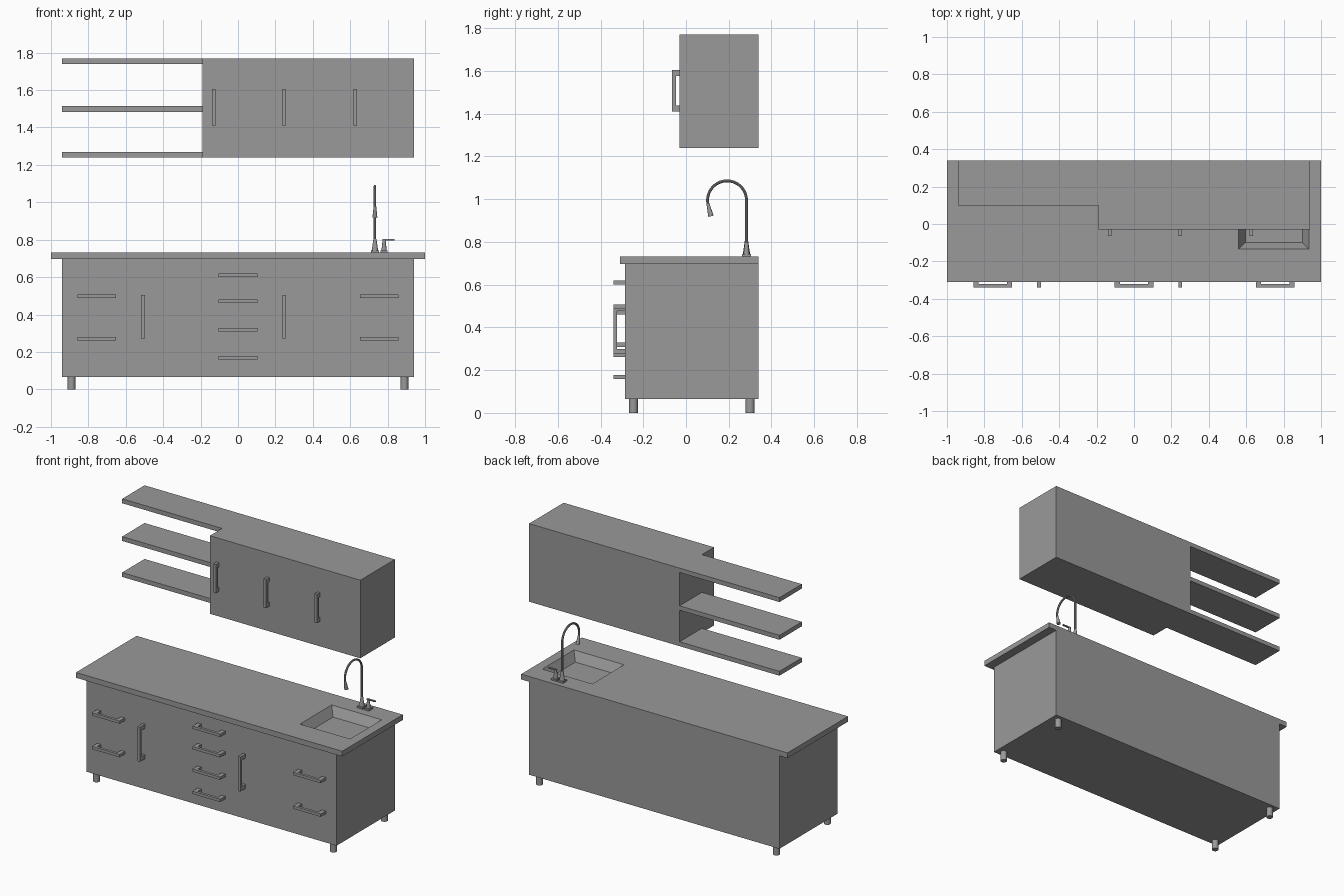
import bpy, bmesh
from math import pi, sin, cos
from mathutils import Vector, Matrix

cube = bpy.data.objects.get("Cube")
if cube:
    bpy.data.objects.remove(cube, do_unlink=True)

grey = bpy.data.materials.new("plain grey")
grey.use_nodes = True
TONE = (0.32, 0.32, 0.32, 1)
grey.diffuse_color = TONE
grey.node_tree.nodes["Principled BSDF"].inputs["Base Color"].default_value = TONE


def finish(name, bm, smooth=False):
    bmesh.ops.recalc_face_normals(bm, faces=bm.faces)
    mesh = bpy.data.meshes.new(name)
    bm.to_mesh(mesh)
    bm.free()
    mesh.materials.append(grey)
    obj = bpy.data.objects.new(name, mesh)
    bpy.context.collection.objects.link(obj)
    if smooth:
        activate(obj)
        bpy.ops.object.shade_smooth_by_angle()
    return obj


def activate(obj):
    bpy.ops.object.select_all(action='DESELECT')
    obj.select_set(True)
    bpy.context.view_layer.objects.active = obj


def box(name, x, y, z):
    bm = bmesh.new()
    bmesh.ops.create_cube(bm, size=1)
    for v in bm.verts:
        v.co = [(lo + hi) / 2 + c * (hi - lo) for c, (lo, hi) in zip(v.co, (x, y, z))]
    return finish(name, bm)


def cone(name, start, end, r1, r2, sides=20):
    start, end = Vector(start), Vector(end)
    axis = end - start
    turn = axis.to_track_quat('Z', 'Y').to_matrix().to_4x4()
    bm = bmesh.new()
    bmesh.ops.create_cone(bm, cap_ends=True, segments=sides, radius1=r1, radius2=r2,
                          depth=axis.length,
                          matrix=Matrix.Translation((start + end) / 2) @ turn)
    return finish(name, bm, smooth=True)


def handle(name, x, z, length, face_y, reach, vertical=False):
    """U-shaped bar pull: a profile extruded to its width."""
    h, post, bar, width = length / 2, 0.028, 0.018, 0.019
    profile = [(-h, 0), (-h, reach), (h, reach), (h, 0), (h - post, 0),
               (h - post, reach - bar), (post - h, reach - bar), (post - h, 0)]
    bm = bmesh.new()
    face = bm.faces.new([bm.verts.new((a, -d, -width / 2)) for a, d in profile])
    ext = bmesh.ops.extrude_face_region(bm, geom=[face])
    new = [g for g in ext["geom"] if isinstance(g, bmesh.types.BMVert)]
    bmesh.ops.translate(bm, verts=new, vec=(0, 0, width))
    if vertical:
        bm.transform(Matrix.Rotation(pi / 2, 4, 'Y'))
    bm.transform(Matrix.Translation((x, face_y, z)))
    return finish(name, bm)


# Base cabinet and worktop
BACK, TOP = 0.34, 0.732
base = box("base_cabinet", (-0.94, 0.94), (-0.285, BACK), (0.065, 0.696))
worktop = box("worktop", (-1, 1), (-0.31, BACK), (0.696, TOP))

# Sink basin: tapered recess cut through worktop and cabinet
bm = bmesh.new()
bmesh.ops.create_cube(bm, size=1)
for v in bm.verts:
    upper = v.co.z > 0
    inset = -0.035 if upper else 0.035
    v.co.x = 0.748 + 2 * v.co.x * (0.188 - inset)
    v.co.y = 0.035 + 2 * v.co.y * (0.17 - inset)
    v.co.z = TOP + (0.06 if upper else -0.06)
cutter = finish("sink_cutter", bm)
cutter.hide_render = True
for part in (base, worktop):
    mod = part.modifiers.new("sink", 'BOOLEAN')
    mod.operation = 'DIFFERENCE'
    mod.solver = 'EXACT'
    mod.object = cutter
    activate(part)
    bpy.ops.object.modifier_apply(modifier=mod.name)
bpy.data.objects.remove(cutter, do_unlink=True)

# Feet
for x in (-0.89, 0.89):
    for y in (-0.246, 0.3):
        cone("foot", (x, y, 0), (x, y, 0.065), 0.021, 0.021)

# Wall cabinet and open shelves
box("wall_cabinet", (-0.19, 0.94), (-0.03, BACK), (1.24, 1.77))
for z in (1.24, 1.484, 1.74):
    box("shelf", (-0.94, -0.188), (0.1, BACK), (z, z + 0.03))

# Drawer pulls
for x, heights in ((-0.755, (0.27, 0.498)), (0, (0.168, 0.319, 0.471, 0.61)),
                   (0.755, (0.27, 0.498))):
    for z in heights:
        handle("drawer_handle", x, z, 0.208, -0.285, 0.055)

# Door pulls
for x in (-0.508, 0.247):
    handle("door_handle", x, 0.388, 0.235, -0.285, 0.055, vertical=True)
for x in (-0.13, 0.247, 0.628):
    handle("wall_door_handle", x, 1.508, 0.195, -0.03, 0.035, vertical=True)

# Tap: base plates, tapered collars, swan-neck pipe, spray head and lever
X, Y = 0.732, 0.283
LX = 0.781
for x, half in ((X, 0.021), (LX, 0.019)):
    box("tap_plate", (x - half, x + half), (Y - 0.022, Y + 0.022), (TOP, 0.743))
cone("tap_collar", (X, Y, 0.743), (X, Y, 0.805), 0.017, 0.008)

R, ARC_Z = 0.091, 0.995
path = [(X, Y, 0.75)]
for i in range(25):
    a = pi * 1.06 * i / 24
    path.append((X, Y - R + R * cos(a), ARC_Z + R * sin(a)))
curve = bpy.data.curves.new("tap_pipe", 'CURVE')
curve.dimensions = '3D'
curve.bevel_depth = 0.007
curve.bevel_resolution = 3
curve.use_fill_caps = True
spline = curve.splines.new('POLY')
spline.points.add(len(path) - 1)
for point, co in zip(spline.points, path):
    point.co = (*co, 1)
curve.materials.append(grey)
pipe = bpy.data.objects.new("tap_pipe", curve)
bpy.context.collection.objects.link(pipe)
activate(pipe)
bpy.ops.object.convert(target='MESH')
bpy.ops.object.shade_smooth_by_angle()

cone("spray_head", path[-1], (X, 0.117, 0.92), 0.007, 0.013)
cone("lever_stem", (LX, Y, 0.743), (LX, Y, 0.8), 0.014, 0.008)
box("lever", (LX - 0.009, 0.836), (Y - 0.006, Y + 0.006), (0.796, 0.803))
